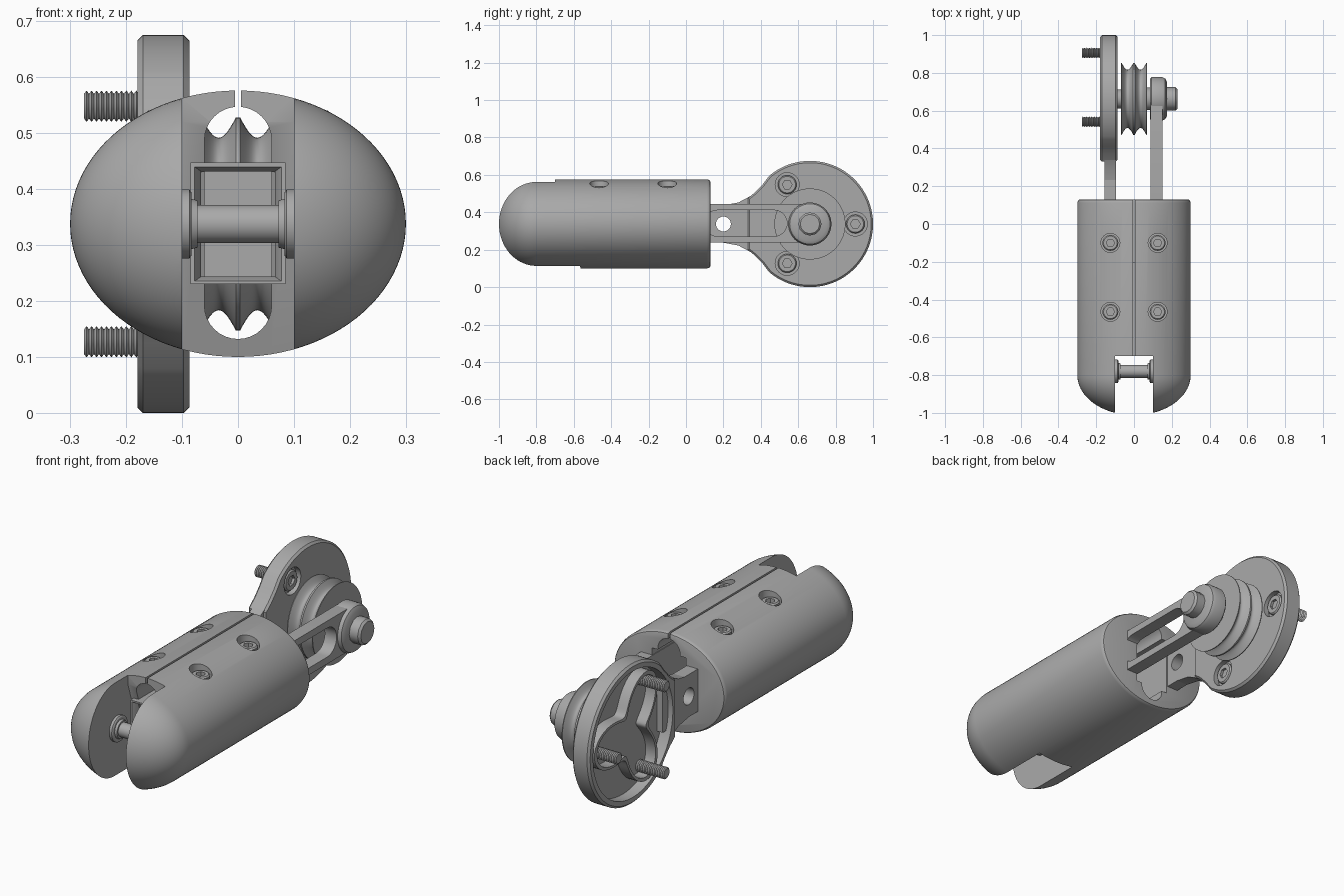
import bpy
import bmesh
from math import sin, cos, pi, radians
from mathutils import Vector

if "Cube" in bpy.data.objects:
    bpy.data.objects.remove(bpy.data.objects["Cube"])

grey = bpy.data.materials.new("satin grey")
grey.use_nodes = True
GREY = (0.4, 0.4, 0.4, 1)
grey.diffuse_color = GREY
grey.node_tree.nodes["Principled BSDF"].inputs["Base Color"].default_value = GREY

CY, CZ, R = 0.6625, 0.3375, 0.3375   # head centre and radius


def smooth(mesh):
    mesh.shade_smooth()
    mesh.set_sharp_from_angle(angle=radians(32))


def loft(name, rings):
    """Skin a list of equal-length rings and cap both ends."""
    bm = bmesh.new()
    rows = [[bm.verts.new(p) for p in ring] for ring in rings]
    n = len(rows[0])
    for a, b in zip(rows, rows[1:]):
        for i in range(n):
            j = (i + 1) % n
            bm.faces.new((a[i], a[j], b[j], b[i]))
    bm.faces.new(rows[0])
    bm.faces.new(rows[-1])
    bmesh.ops.recalc_face_normals(bm, faces=bm.faces)
    mesh = bpy.data.meshes.new(name)
    bm.to_mesh(mesh)
    bm.free()
    mesh.materials.append(grey)
    smooth(mesh)
    ob = bpy.data.objects.new(name, mesh)
    bpy.context.collection.objects.link(ob)
    return ob


def lathe(name, profile, a, b, axis="x", seg=48):
    """Turn (height, radius) pairs about x at (y, z), or about z at (x, y)."""
    rings = []
    for h, r in profile:
        circle = [(a + r * cos(2 * pi * i / seg), b + r * sin(2 * pi * i / seg)) for i in range(seg)]
        rings.append([(h, u, v) if axis == "x" else (u, v, h) for u, v in circle])
    return loft(name, rings)


def cyl(name, h0, h1, r, a, b, axis="x", seg=48, chamfer=0.0):
    c = chamfer
    profile = [(h0, r), (h1, r)]
    if c:
        profile = [(h0, r - c), (h0 + c, r), (h1 - c, r), (h1, r - c)]
    return lathe(name, profile, a, b, axis, seg)


def plate(name, outline, x0, x1, chamfer=0.0):
    """Extrude a (y, z) outline along x, with optional softened rims."""
    def ring(x, s):
        return [(x, CY + (y - CY) * s, CZ + (z - CZ) * s) for y, z in outline]
    if not chamfer:
        return loft(name, [ring(x0, 1), ring(x1, 1)])
    s = 1 - chamfer / R
    return loft(name, [ring(x0, s), ring(x0 + chamfer, 1), ring(x1 - chamfer, 1), ring(x1, s)])


def box(name, x0, x1, y0, y1, z0, z1):
    return plate(name, [(y0, z0), (y1, z0), (y1, z1), (y0, z1)], x0, x1)


def capsule(y0, y1, z, r, seg=16):
    ends = ((y1 - r, -pi / 2), (y0 + r, pi / 2))
    return [(y + r * cos(a + pi * i / seg), z + r * sin(a + pi * i / seg))
            for y, a in ends for i in range(seg + 1)]


def cut(target, *cutters):
    for c in cutters:
        c.hide_render = True
        mod = target.modifiers.new("cut", "BOOLEAN")
        mod.operation, mod.solver, mod.object = "DIFFERENCE", "EXACT", c
        bpy.context.view_layer.update()
        dg = bpy.context.evaluated_depsgraph_get()
        mesh = bpy.data.meshes.new_from_object(target.evaluated_get(dg))
        target.modifiers.clear()
        target.data = mesh
        bpy.data.objects.remove(c)
    smooth(target.data)


# Handle: oval barrel with an ellipsoid nose and a softened rear rim
stations = [(-0.8 - 0.212 * sin(radians(t)), cos(radians(t))) for t in range(88, -1, -4)]
stations += [(0.112, 1), (0.122, 0.99), (0.128, 0.975), (0.13, 0.955)]
SEG = 96
handle = loft("handle", [[(0.3 * s * cos(2 * pi * i / SEG), y, 0.338 + 0.238 * s * sin(2 * pi * i / SEG))
                          for i in range(SEG)] for y, s in stations])

# Nose slot, lengthwise tunnel, rear opening and top slit
slot = plate("slot_cutter", [(-1.2, 0), (-0.53, 0), (-0.7, 0.52), (-0.7, 0.7), (-1.2, 0.7)], -0.1, 0.1)
tunnel_ring = [(z - CZ, x) for z, x in capsule(0.132, 0.547, 0, 0.06)]
tunnel = loft("tunnel_cutter", [[(x, y, z + CZ) for z, x in tunnel_ring] for y in (-0.9, 0.3)])
cut(handle, slot, tunnel,
    box("rear_cutter", -0.09, 0.09, -0.15, 0.2, 0.2, 0.48),
    box("slit_cutter", -0.005, 0.005, -0.8, 0.2, 0.5, 0.7))

# Clamp screws sunk in the top of the handle
for side, x in (("left", 0.125), ("right", -0.125)):
    for place, y in (("rear", -0.1), ("front", -0.465)):
        cut(handle, cyl("hole_cutter", 0.5, 0.7, 0.05, x, y, "z", 32))
        screw = cyl(f"{side}_{place}_clamp_screw", 0.49, 0.54, 0.042, x, y, "z", 32, 0.006)
        cut(screw, cyl("socket_cutter", 0.515, 0.6, 0.022, x, y, "z", 6))

# Inner block with an open pocket facing the nose
block = box("inner_block", -0.085, 0.085, -0.7, -0.2, 0.23, 0.447)
pocket = loft("pocket_cutter", [[(sx * w, y, CZ + sz * h) for sx, sz in ((-1, -1), (1, -1), (1, 1), (-1, 1))]
                                for y, w, h in ((-0.71, 0.083, 0.106), (-0.68, 0.066, 0.094), (-0.4, 0.066, 0.094))])
cut(block, pocket)

# Cross pin and its flanged bushings
cyl("cross_pin", -0.11, 0.11, 0.034, -0.78, CZ)
for side, s in (("left", 1), ("right", -1)):
    lathe(f"{side}_pin_bushing", [(s * 0.11, 0.062), (s * 0.087, 0.062), (s * 0.083, 0.056),
                                  (s * 0.083, 0.045), (s * 0.072, 0.042)], -0.78, CZ)

# Left arm: slotted bar ending in a round hub
left_arm = plate("left_arm", capsule(-0.3, CY + 0.104, CZ + 0.004, 0.104), 0.087, 0.15)
cut(left_arm, plate("arm_slot_cutter", capsule(0.1, 0.54, CZ + 0.004, 0.07), 0, 0.3))
lathe("left_hub", [(0.085, 0.107), (0.093, 0.115), (0.15, 0.115), (0.165, 0.108), (0.175, 0.09)], CY, CZ)
lathe("axle_nut", [(0.17, 0.062), (0.22, 0.062), (0.23, 0.052)], CY, CZ, seg=12)

# Axle with spacers either side of the wheel
cyl("axle", -0.11, 0.2, 0.036, CY, CZ)
cyl("left_spacer", 0.065, 0.09, 0.06, CY, CZ)
cyl("right_spacer", -0.1, -0.065, 0.05, CY, CZ)

# Double-grooved wheel
profile = []
for start in (-0.065, 0.004):
    profile += [(start - 0.004, 0.19)]
    profile += [(start + 0.061 * i / 12, 0.19 - 0.036 * sin(pi * i / 12)) for i in range(13)]
profile += [(0.069, 0.19)]
lathe("grooved_wheel", profile, CY, CZ, seg=72)

# Right arm and round head with a flared neck
right_arm = box("right_arm", -0.155, -0.095, -0.3, 0.4, CZ - 0.1, CZ + 0.106)
flare = [(0.33, 0.138), (0.37, 0.17), (0.41, 0.212)]
outline = [(y, CZ - h) for y, h in flare]
outline += [(CY + R * cos(radians(a)), CZ + R * sin(radians(a))) for a in range(-130, 131, 4)]
outline += [(y, CZ + h) for y, h in reversed(flare)]
head = plate("right_head", outline, -0.18, -0.087, 0.01)
neck_edge = [(0.2, 0.1), (0.28, 0.115), (0.34, 0.147)]
plate("right_neck", [(y, CZ - h) for y, h in neck_edge] + [(y, CZ + h) for y, h in reversed(neck_edge)],
      -0.155, -0.095)
bpy.data.objects["right_neck"].name = "right_neck_flare"
cut(right_arm, cyl("hole_cutter", -0.3, 0, 0.04, 0.2, CZ, seg=24))
cut(bpy.data.objects["right_neck_flare"], cyl("hole_cutter", -0.3, 0, 0.04, 0.2, CZ, seg=24))

# Hollow outer side of the head, with a three-lobed rib inside
cut(head, cyl("recess_cutter", -0.3, -0.125, 0.305, CY, CZ, seg=72))


def clover(grow):
    pts = []
    for i in range(90):
        a = 2 * pi * i / 90
        r = 0.195 + 0.085 * cos(3 * a) + grow
        pts.append((CY + r * cos(a), CZ + r * sin(a)))
    return pts


rib = plate("lobed_rib", clover(0.012), -0.178, -0.12)
cut(rib, plate("rib_cutter", clover(-0.008), -0.3, 0))

# Three mounting bolts: sunk heads inside, threaded shanks outside
for n, angle in enumerate((0, 120, 240), 1):
    y, z = CY + 0.243 * cos(radians(angle)), CZ + 0.243 * sin(radians(angle))
    cut(head, cyl("hole_cutter", -0.113, 0, 0.064, y, z, seg=32))
    bolt = cyl(f"bolt_head_{n}", -0.12, -0.092, 0.05, y, z, seg=32, chamfer=0.006)
    cut(bolt, cyl("socket_cutter", -0.105, 0, 0.026, y, z, seg=6))
    turns = 18
    thread = [(-0.275 + 0.16 * i / (2 * turns), 0.028 if i % 2 else 0.022) for i in range(2 * turns + 1)]
    lathe(f"bolt_thread_{n}", thread, y, z, seg=24)
